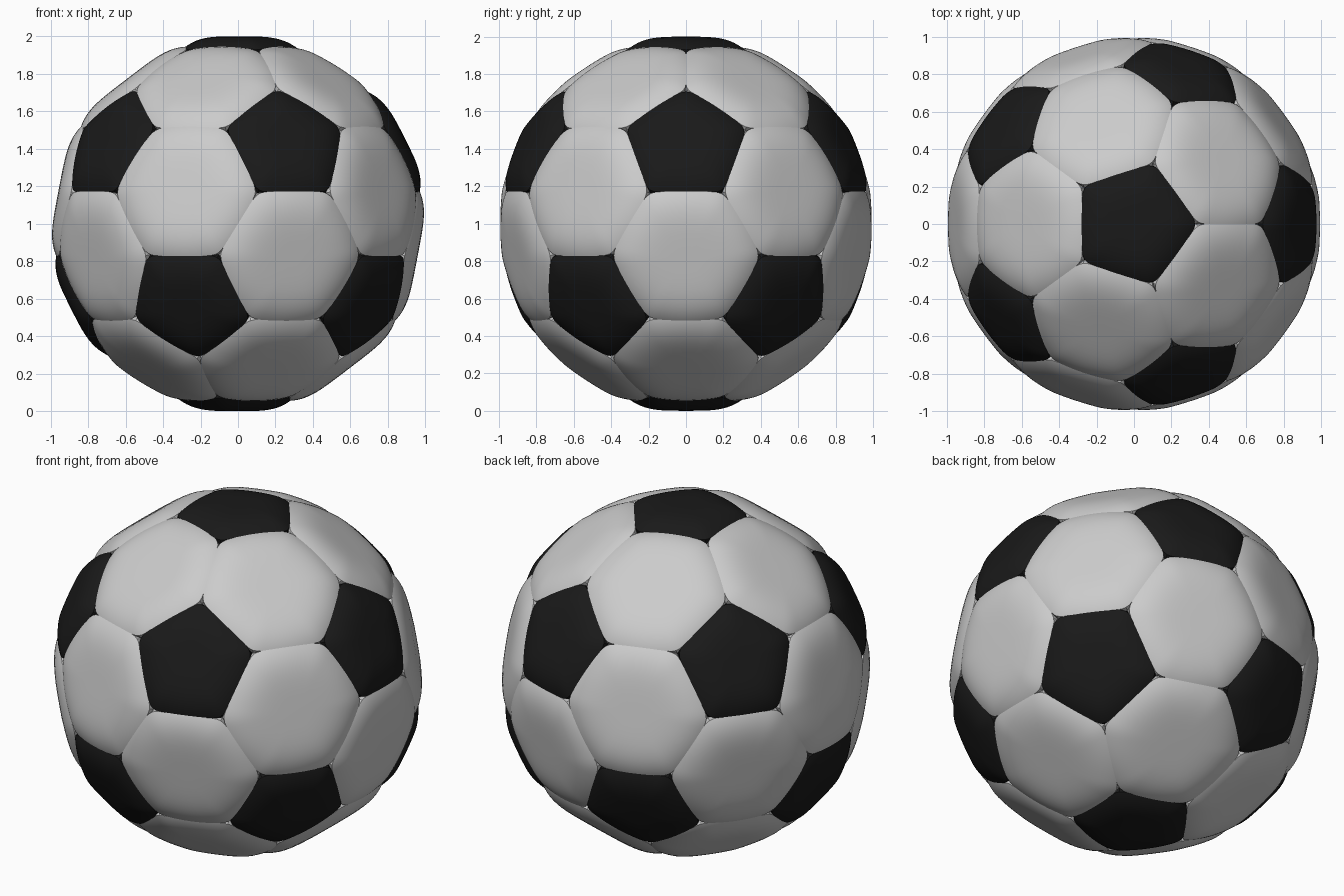
import bpy, bmesh, math
from itertools import combinations
from mathutils import Vector

if "Cube" in bpy.data.objects:
    bpy.data.objects.remove(bpy.data.objects["Cube"])

SEAM = 0.985      # radius of the seam lines
FLOOR = 0.955     # radius at the bottom of the seam groove
EDGE_STEPS = 12
RINGS = [0.12, 0.25, 0.38, 0.5, 0.6, 0.69, 0.77, 0.84, 0.9, 0.95, 0.98, 1.0]

# icosahedron points: the pentagon centres
ico = [Vector((0, 0, 1)), Vector((0, 0, -1))]
for k in range(5):
    for z, off in ((1, 0), (-1, 36)):
        a = math.radians(72 * k + off)
        ico.append(Vector((2 * math.cos(a), 2 * math.sin(a), z)) / math.sqrt(5))


def near(a, b):
    return 0.3 < a.dot(b) < 0.6


def cut(a, b):
    return ((2 * a + b) / 3).normalized()


def outline(n, corners):
    """Sort corners round n; return rounded rim and sharp rim directions."""
    u = (corners[0] - n * n.dot(corners[0])).normalized()
    v = n.cross(u)
    cs = sorted(corners, key=lambda c: math.atan2(c.dot(v), c.dot(u)))
    rim, sharp = [], []
    e, m = 0.13, len(cs)
    for i, c in enumerate(cs):
        prev, nxt = cs[i - 1], cs[(i + 1) % m]
        p, q = c.lerp(prev, e), c.lerp(nxt, e)
        for k in range(5):
            t = k / 4
            rim.append((1 - t) ** 2 * p + 2 * t * (1 - t) * c + t * t * q)
            sharp.append(p.lerp(c, 2 * t) if t < 0.5 else c.lerp(q, 2 * t - 1))
        for k in range(1, EDGE_STEPS):
            w = c.lerp(nxt, e + (1 - 2 * e) * k / EDGE_STEPS)
            rim.append(w)
            sharp.append(w)
    return [r.normalized() for r in rim], [s.normalized() for s in sharp]


def add_panel(bm, n, corners, height, power):
    """Padded panel: flat-ish middle rolling down into the seam."""
    rim, sharp = outline(n, corners)
    centre = bm.verts.new(n * height)
    loops = []
    for t in RINGS:
        loop = []
        for d in rim:
            p = d * SEAM
            h = p.dot(n)
            side = p - n * h
            loop.append(bm.verts.new(side * t + n * (h + (height - h) * (1 - t ** power))))
        loops.append(loop)
    loops.append([bm.verts.new(d * FLOOR) for d in sharp])
    m = len(rim)
    for i in range(m):
        j = (i + 1) % m
        bm.faces.new((centre, loops[0][i], loops[0][j]))
        for a, b in zip(loops, loops[1:]):
            bm.faces.new((a[i], b[i], b[j], a[j]))


def build(name, panels, height, power, mat=None):
    bm = bmesh.new()
    for n, corners in panels:
        add_panel(bm, n, corners, height, power)
    me = bpy.data.meshes.new(name)
    bm.to_mesh(me)
    bm.free()
    ob = bpy.data.objects.new(name, me)
    bpy.context.collection.objects.link(ob)
    ob.location.z = 1
    if mat:
        me.materials.append(mat)
    bpy.ops.object.select_all(action='DESELECT')
    ob.select_set(True)
    bpy.context.view_layer.objects.active = ob
    bpy.ops.object.shade_smooth_by_angle(angle=math.radians(35))


black = bpy.data.materials.new("black")
black.diffuse_color = (0.01, 0.01, 0.01, 1)
black.use_nodes = True
black.node_tree.nodes["Principled BSDF"].inputs["Base Color"].default_value = black.diffuse_color

# twelve black pentagons
pents = [(a, [cut(a, b) for b in ico if near(a, b)]) for a in ico]
build("pentagon_panels", pents, 1.0, 3.8, black)

# twenty light hexagons
hexes = []
for tri in combinations(ico, 3):
    if all(near(a, b) for a, b in combinations(tri, 2)):
        n = (tri[0] + tri[1] + tri[2]).normalized()
        hexes.append((n, [cut(a, b) for a in tri for b in tri if a is not b]))
build("hexagon_panels", hexes, 0.974, 4.5)
